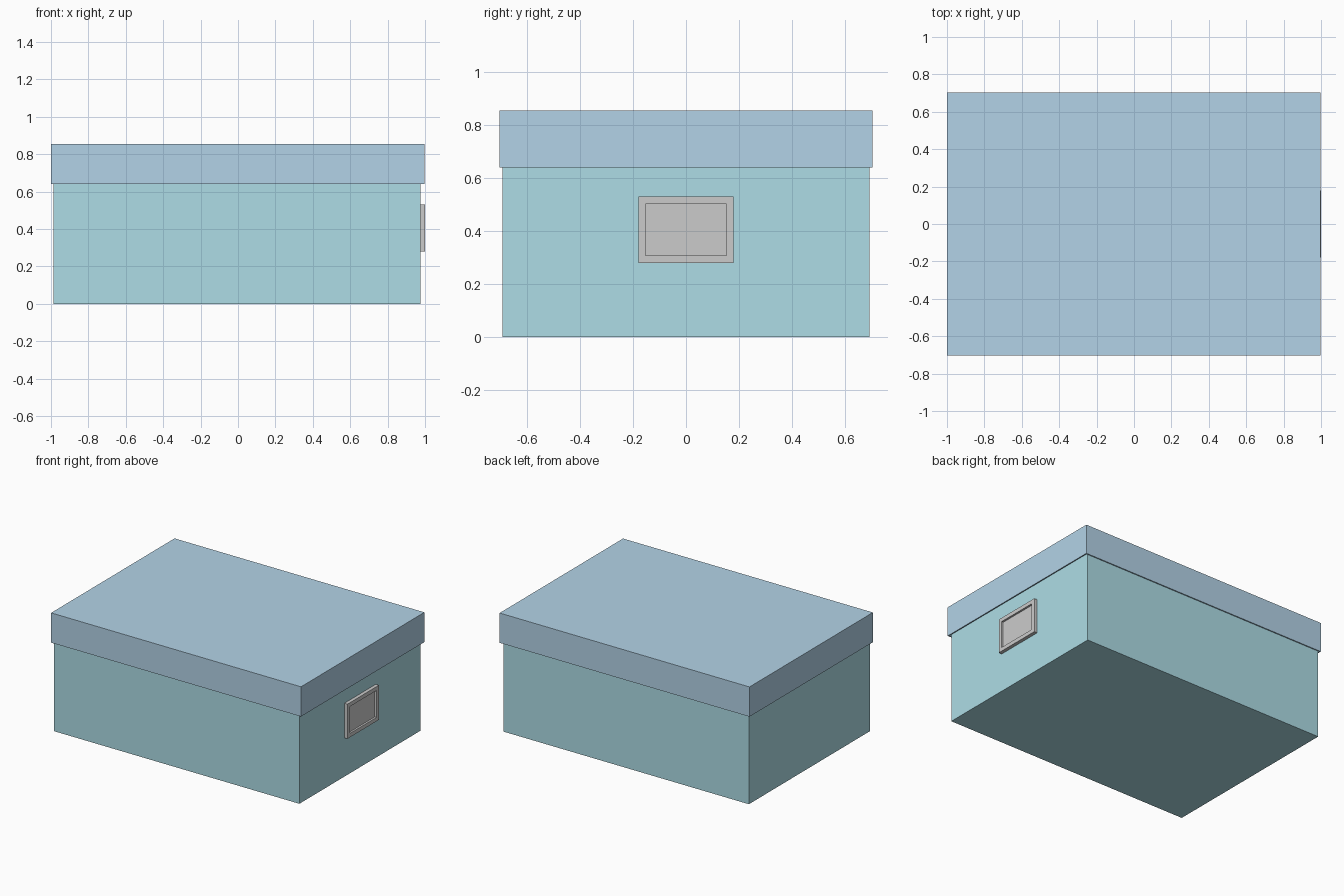
import bpy, bmesh
from mathutils import Vector

if "Cube" in bpy.data.objects:
    bpy.data.objects.remove(bpy.data.objects["Cube"])


def material(name, rgb):
    m = bpy.data.materials.new(name)
    m.diffuse_color = (*rgb, 1)
    m.use_nodes = True
    m.node_tree.nodes["Principled BSDF"].inputs["Base Color"].default_value = m.diffuse_color
    return m


def tray(name, lo, hi, open_dir, rim, floor, mat=None):
    """Box with one face inset by rim, then pushed in to leave a floor."""
    bm = bmesh.new()
    bmesh.ops.create_cube(bm, size=1)
    lo, hi, open_dir = Vector(lo), Vector(hi), Vector(open_dir)
    for v in bm.verts:
        v.co = [(a + b) / 2 + c * (b - a) for a, b, c in zip(lo, hi, v.co)]
    bm.normal_update()
    face = max(bm.faces, key=lambda f: f.normal.dot(open_dir))
    depth = abs((hi - lo).dot(open_dir)) - floor
    bmesh.ops.inset_region(bm, faces=[face], thickness=rim, use_even_offset=True)
    inner = bmesh.ops.extrude_discrete_faces(bm, faces=[face])["faces"][0]
    bmesh.ops.translate(bm, verts=inner.verts, vec=-open_dir * depth)
    bmesh.ops.recalc_face_normals(bm, faces=bm.faces)
    mesh = bpy.data.meshes.new(name)
    bm.to_mesh(mesh)
    bm.free()
    if mat:
        mesh.materials.append(mat)
    obj = bpy.data.objects.new(name, mesh)
    bpy.context.collection.objects.link(obj)
    return obj


teal = material("teal_card", (0.42, 0.72, 0.79))
blue = material("blue_card", (0.45, 0.65, 0.80))

# Open-topped box body
tray("box_body", (-0.987, -0.692, 0), (0.975, 0.692, 0.838), (0, 0, 1), 0.012, 0.012, teal)

# Lid fitting over the body, open underneath
tray("lid", (-1, -0.704, 0.64), (0.996, 0.704, 0.855), (0, 0, -1), 0.008, 0.012, blue)

# Label holder: raised frame around a recessed card
tray("label_holder", (0.97, -0.18, 0.28), (1, 0.18, 0.53), (1, 0, 0), 0.028, 0.016)
